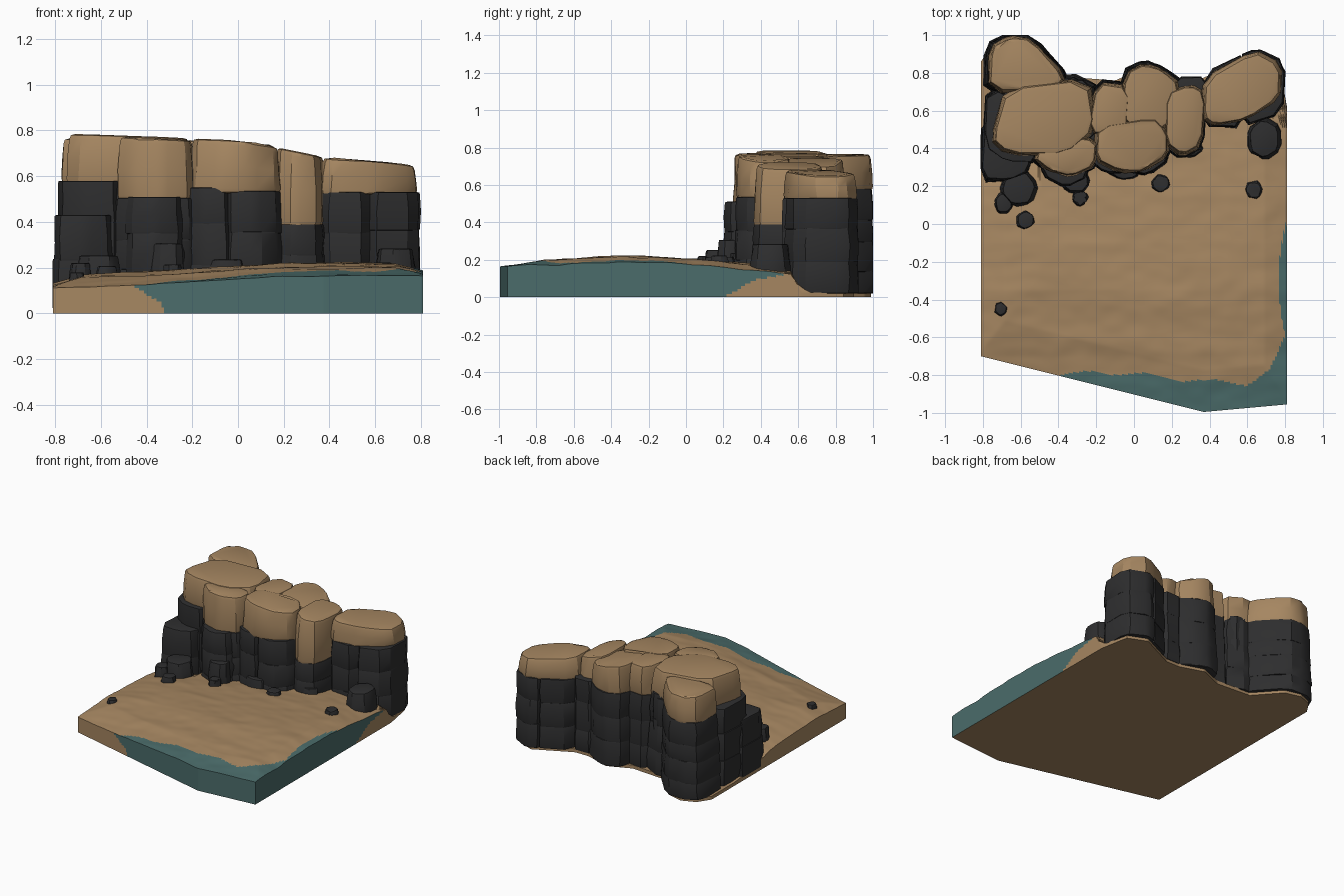
import bpy, bmesh, math, random
from mathutils import Vector, noise

if "Cube" in bpy.data.objects:
    bpy.data.objects.remove(bpy.data.objects["Cube"])

random.seed(4)


def material(name, col):
    m = bpy.data.materials.new(name)
    m.diffuse_color = (*col, 1)
    m.use_nodes = True
    m.node_tree.nodes["Principled BSDF"].inputs["Base Color"].default_value = m.diffuse_color
    return m


SAND = material("sand_tan", (0.38, 0.24, 0.12))
DARK = material("dark_rock", (0.027, 0.027, 0.028))
TEAL = material("teal_water_edge", (0.07, 0.15, 0.145))


def interp(x, pts):
    """Piecewise linear curve through (x, value) points."""
    if x <= pts[0][0]:
        return pts[0][1]
    for (a, va), (b, vb) in zip(pts, pts[1:]):
        if x <= b:
            return va + (vb - va) * (x - a) / (b - a)
    return pts[-1][1]


def finish(name, bm, mats, angle):
    bmesh.ops.recalc_face_normals(bm, faces=bm.faces)
    me = bpy.data.meshes.new(name)
    bm.to_mesh(me)
    bm.free()
    for m in mats:
        me.materials.append(m)
    me.shade_smooth()
    me.set_sharp_from_angle(angle=math.radians(angle))
    ob = bpy.data.objects.new(name, me)
    bpy.context.collection.objects.link(ob)


# ---- ground slab: outline, relief and colour rules ----
FRONT = [(-0.81, -0.70), (0.37, -0.995), (0.81, -0.955)]
BACK = [(-0.81, 0.86), (-0.75, 0.95), (-0.65, 0.99), (-0.53, 0.96), (-0.37, 0.78), (-0.1, 0.76),
        (0.07, 0.83), (0.25, 0.77), (0.36, 0.77), (0.63, 0.9), (0.77, 0.84), (0.81, 0.62)]
EDGE_H = [(-0.81, 0.122), (-0.3, 0.142), (0.2, 0.172), (0.81, 0.178)]
SHORE = [(-0.46, -0.79), (0, -0.79), (0.2, -0.82), (0.6, -0.845), (0.72, -0.78), (0.81, -0.57)]


def ground(x, y):
    h = interp(x, EDGE_H)
    d = min(y - interp(x, FRONT), 1.5 * (0.81 - x) + 0.04, 1.5 * (x + 0.81) + 0.03)
    h += interp(d, [(0, 0), (0.08, 0.012), (0.22, 0.034), (0.5, 0.042)])
    h += interp(y, [(-0.7, -0.012), (-0.35, 0.005), (-0.1, 0.0), (0.15, -0.02), (0.55, -0.06)])
    n = noise.noise(Vector((x * 3, y * 7, 0.3))) + 0.5 * noise.noise(Vector((x * 9, y * 14, 2)))
    h += 0.006 * n
    # hidden part under the cliff sinks to a thin rim
    t = interp(y, [(0.56, 0), (0.62, 1)]) if x > -0.5 else interp(y, [(0.2, 0), (0.6, 1)])
    return h * (1 - t) + 0.025 * t


def is_teal(c, wall):
    x, y, z = c
    if wall:
        if x > 0.8:
            return y < interp(z, [(0, 0.2), (0.03, 0.26), (0.09, 0.36), (0.12, 0.52)])
        return y < -0.6 and x > interp(z, [(0, -0.32), (0.05, -0.34), (0.09, -0.41), (0.13, -0.47)])
    shore = x > -0.46 and y < interp(x, SHORE) + 0.01 * math.sin(x * 19)
    return shore or x > 0.765 + 0.045 * ((y + 0.3) / 0.32) ** 2


NX, NY, ROWS = 150, 160, 10
bm = bmesh.new()
grid = []
for i in range(NX + 1):
    x = -0.81 + 1.62 * i / NX
    f, b = interp(x, FRONT), interp(x, BACK)
    col = []
    for j in range(NY + 1):
        y = f + (b - f) * j / NY
        col.append(bm.verts.new((x, y, ground(x, y))))
    grid.append(col)
for i in range(NX):
    for j in range(NY):
        fc = bm.faces.new((grid[i][j], grid[i + 1][j], grid[i + 1][j + 1], grid[i][j + 1]))
        fc.material_index = int(is_teal(fc.calc_center_median(), False))
rim = [grid[i][0] for i in range(NX)] + [grid[NX][j] for j in range(NY)]
rim += [grid[i][NY] for i in range(NX, 0, -1)] + [grid[0][j] for j in range(NY, 0, -1)]
wall = [[bm.verts.new((v.co.x, v.co.y, v.co.z * k / ROWS)) for k in range(ROWS)] + [v] for v in rim]
for a, b in zip(wall, wall[1:] + wall[:1]):
    for k in range(ROWS):
        fc = bm.faces.new((a[k], b[k], b[k + 1], a[k + 1]))
        fc.material_index = int(is_teal(fc.calc_center_median(), True))
bm.faces.new([w[0] for w in wall])
finish("ground_slab", bm, [SAND, TEAL], 40)


# ---- cliff blocks ----
def rounded(pts, r=0.2):
    out = []
    for i, p in enumerate(pts):
        p, q = Vector(p), Vector(pts[(i + 1) % len(pts)])
        out += [p.lerp(q, r), p.lerp(q, 1 - r)]
    return out


def block(name, pts, z0, z1, s0, s1, mat, bevel=0.014, push=0.0):
    """Tapered prism with worn rims; z1 is a number or a height function of x."""
    outline = rounded(pts)
    c = sum(outline, Vector((0, 0))) / len(outline)
    bm = bmesh.new()
    rings = []
    for t in (0, 0.5, 1):
        ring = []
        for p in outline:
            s = s0 + (s1 - s0) * t + (0.012 if t == 0.5 else 0)
            q = c + (p - c) * (s * 1.03)
            top = z1(q.x) if callable(z1) else z1
            j = 0.005
            ring.append(bm.verts.new((max(-0.812, min(0.812, q.x + random.uniform(-j, j))),
                                      min(1.0, q.y - push * (1 - t) + random.uniform(-j, j)),
                                      z0 + (top - z0) * t)))
        rings.append(ring)
    n = len(outline)
    for a, b in zip(rings, rings[1:]):
        for i in range(n):
            bm.faces.new((a[i], a[(i + 1) % n], b[(i + 1) % n], b[i]))
    ends = [bm.faces.new(rings[0][::-1]), bm.faces.new(rings[2])]
    edges = [e for f in ends for e in f.edges]
    bmesh.ops.bevel(bm, geom=edges, offset=bevel, segments=2, profile=0.6, affect='EDGES')
    finish(name, bm, [mat], 28)


def cliff_top(x):
    return interp(x, [(-0.75, 0.785), (-0.5, 0.78), (-0.2, 0.765), (0.05, 0.755), (0.17, 0.725),
                      (0.37, 0.685), (0.4, 0.675), (0.6, 0.67), (0.78, 0.645)])


def dark_column(name, pts, top, layers=3, base=1.10, head=1.01):
    """Stack of dark blocks, widening towards the ground."""
    cuts = [0.02] + [0.02 + (top - 0.02) * (k / layers + random.uniform(-0.04, 0.04))
                     for k in range(1, layers)] + [top]
    for k in range(layers):
        s0 = base + (head - base) * k / layers + random.uniform(-0.01, 0.015)
        s1 = base + (head - base) * (k + 1) / layers
        block(f"{name}_{k + 1}", pts, cuts[k] - (0.01 if k else 0), cuts[k + 1], s0, s1, DARK, 0.01)


# caps: outline and underside height
CAPS = {
    "back_left": ([(-0.77, 0.70), (-0.42, 0.70), (-0.36, 0.78), (-0.54, 0.98), (-0.66, 0.995), (-0.765, 0.94)], 0.58),
    "left": ([(-0.76, 0.45), (-0.68, 0.37), (-0.35, 0.36), (-0.2, 0.5), (-0.24, 0.77), (-0.68, 0.73)], 0.575),
    "left_front": ([(-0.54, 0.36), (-0.46, 0.28), (-0.33, 0.25), (-0.2, 0.31), (-0.19, 0.45), (-0.4, 0.47)], 0.505),
    "middle_back": ([(-0.25, 0.48), (-0.04, 0.47), (-0.02, 0.73), (-0.2, 0.75)], 0.55),
    "middle_front": ([(-0.21, 0.34), (-0.08, 0.27), (0.06, 0.28), (0.18, 0.36), (0.18, 0.5), (0.1, 0.57), (-0.2, 0.52)], 0.535),
    "middle_lobe": ([(-0.07, 0.51), (0.2, 0.49), (0.25, 0.74), (0.15, 0.82), (0.06, 0.85), (-0.05, 0.8)], 0.55),
    "notch": ([(0.16, 0.42), (0.25, 0.36), (0.36, 0.41), (0.38, 0.7), (0.3, 0.74), (0.17, 0.7)], 0.39),
    "right": ([(0.36, 0.56), (0.42, 0.52), (0.6, 0.555), (0.775, 0.66), (0.78, 0.85), (0.63, 0.92), (0.37, 0.77)], 0.53),
}
drop = {"back_left": 0.02, "middle_back": 0.008, "middle_lobe": 0.015, "left_front": 0.008}
for nm, (pts, zb) in CAPS.items():
    block(nm + "_cap", pts, zb - 0.01, lambda x, d=drop.get(nm, 0): cliff_top(x) - d,
          1.0, 0.92, SAND, 0.022)
    if nm not in ("right", "middle_front"):
        dark_column(nm + "_column", pts, zb, 4 if nm == "back_left" else 3)

# extra dark columns that split the wide walls or stand in front
dark_column("right_column_a", [(0.36, 0.53), (0.58, 0.52), (0.6, 0.9), (0.38, 0.79)], 0.53, 3, 1.05)
dark_column("right_column_b", [(0.57, 0.53), (0.78, 0.6), (0.79, 0.85), (0.64, 0.92), (0.57, 0.88)], 0.53, 3, 1.05)
dark_column("middle_column_a", [(-0.25, 0.36), (-0.15, 0.28), (-0.04, 0.28), (-0.04, 0.55), (-0.22, 0.55)], 0.55)
dark_column("middle_column_b", [(-0.05, 0.29), (0.08, 0.27), (0.18, 0.35), (0.18, 0.55), (-0.04, 0.55)], 0.535)
dark_column("front_left_column", [(-0.48, 0.26), (-0.36, 0.2), (-0.25, 0.26), (-0.24, 0.42), (-0.47, 0.42)], 0.51)
dark_column("left_wall_column", [(-0.785, 0.42), (-0.67, 0.34), (-0.52, 0.34), (-0.52, 0.6), (-0.77, 0.72)], 0.58, 3, 1.08)
dark_column("left_edge_column", [(-0.81, 0.23), (-0.66, 0.23), (-0.55, 0.28), (-0.55, 0.5), (-0.8, 0.56)], 0.43, 2, 1.02, 0.9)
dark_column("back_notch_column", [(0.2, 0.6), (0.4, 0.6), (0.38, 0.77), (0.22, 0.77)], 0.55, 3, 1.03)
dark_column("back_gap_column", [(-0.38, 0.6), (-0.22, 0.6), (-0.25, 0.76), (-0.36, 0.76)], 0.6, 3, 1.03)


# ---- boulders and loose stones: x, y, half width, half depth, height above ground ----
def stone(name, x, y, rx, ry, h, turn):
    pts = []
    for k in range(6):
        a = turn + k * math.tau / 6
        pts.append((x + 1.1 * rx * math.cos(a), y + 1.1 * ry * math.sin(a)))
    z = ground(x, y)
    block(name, pts, z - 0.04, z + h, 1.0, 0.82, DARK, 0.01)


for i, s in enumerate([(-0.61, 0.19, 0.10, 0.10, 0.11), (-0.31, 0.23, 0.08, 0.07, 0.15),
                       (0.69, 0.45, 0.095, 0.11, 0.12), (-0.05, 0.29, 0.09, 0.06, 0.07),
                       (0.28, 0.4, 0.09, 0.05, 0.04)]):
    stone(f"boulder_{i + 1}", *s, 0.2 + i * 0.7)
for i, s in enumerate([(-0.575, 0.02, 0.05, 0.05, 0.045), (-0.69, 0.11, 0.05, 0.06, 0.08),
                       (-0.285, 0.14, 0.045, 0.045, 0.045), (0.14, 0.215, 0.05, 0.05, 0.03),
                       (0.635, 0.18, 0.048, 0.05, 0.03), (-0.705, -0.45, 0.036, 0.038, 0.025)]):
    stone(f"loose_stone_{i + 1}", *s, 0.5 + i * 0.4)
